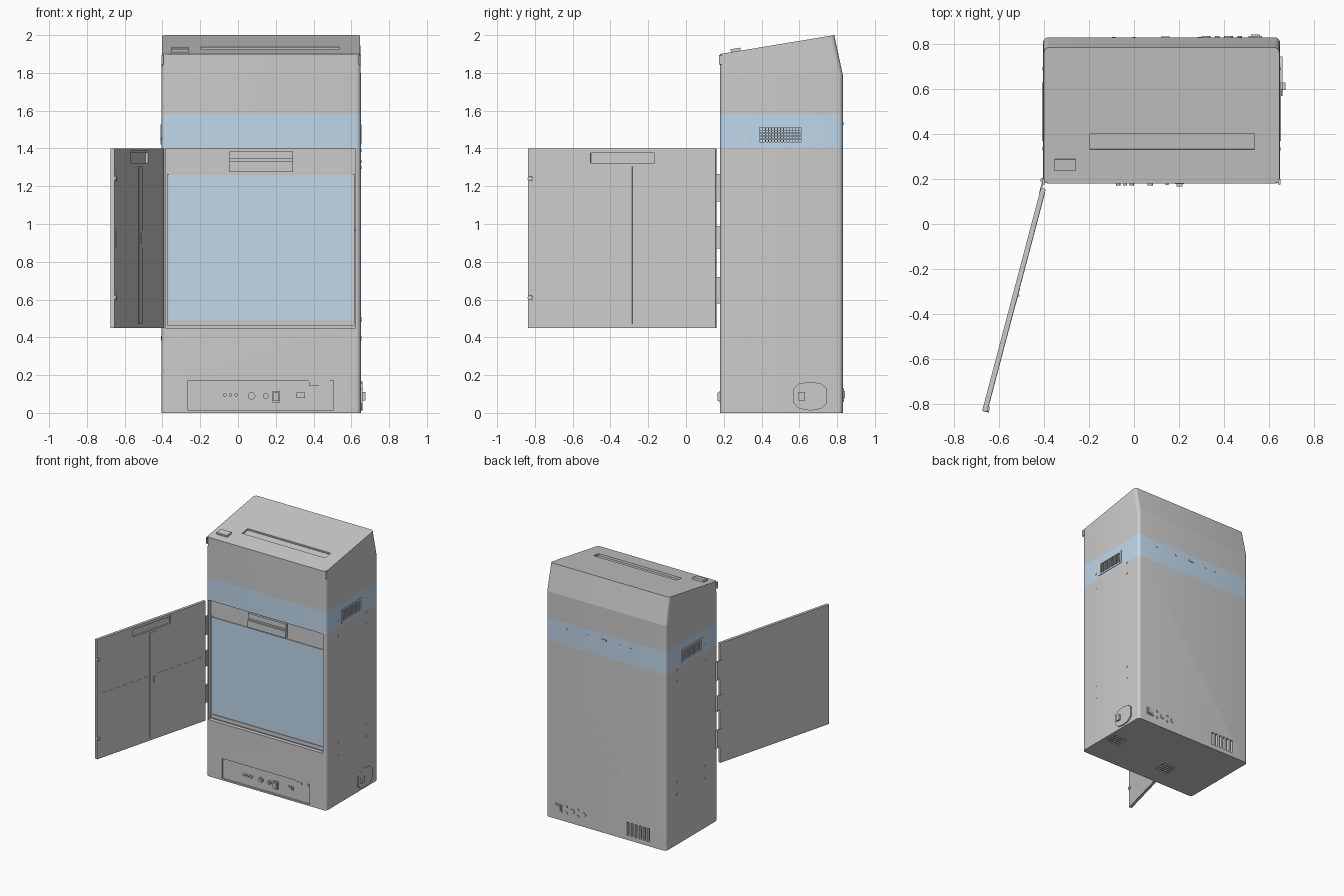
import bpy, bmesh
from math import pi, cos, sin, atan2, hypot
from mathutils import Matrix, Vector

if "Cube" in bpy.data.objects:
    bpy.data.objects.remove(bpy.data.objects["Cube"])

X0, X1, Y0, Y1 = -0.405, 0.65, 0.18, 0.83
SLOPE = 0.165
CX = (X0 + X1) / 2

blue = bpy.data.materials.new("pale_blue")
blue.diffuse_color = (0.53, 0.69, 0.84, 1)
blue.use_nodes = True
blue.node_tree.nodes["Principled BSDF"].inputs["Base Color"].default_value = blue.diffuse_color


def finish(name, bm, mat=None):
    bmesh.ops.recalc_face_normals(bm, faces=bm.faces)
    me = bpy.data.meshes.new(name)
    bm.to_mesh(me)
    bm.free()
    ob = bpy.data.objects.new(name, me)
    bpy.context.collection.objects.link(ob)
    if mat:
        me.materials.append(mat)
    return ob


def boxes(name, items, mat=None):
    """One object from boxes given as (x0, x1, y0, y1, z0, z1)."""
    bm = bmesh.new()
    for a, b, c, d, e, f in items:
        m = Matrix.Translation(((a + b) / 2, (c + d) / 2, (e + f) / 2)) @ Matrix.Diagonal((b - a, d - c, f - e, 1))
        bmesh.ops.create_cube(bm, size=1, matrix=m)
    return finish(name, bm, mat)


def discs(name, items, axis, segs=20):
    """One object from cylinders given as (x, y, z, radius, length) along an axis."""
    bm = bmesh.new()
    rot = Vector((0, 0, 1)).rotation_difference(Vector(axis)).to_matrix().to_4x4()
    for x, y, z, r, l in items:
        bmesh.ops.create_cone(bm, cap_ends=True, segments=segs, radius1=r, radius2=r, depth=l,
                              matrix=Matrix.Translation((x, y, z)) @ rot)
    return finish(name, bm)


def plan(r=0.025, n=5):
    """Rounded rectangle footprint of the cabinet."""
    pts = []
    for k, (cx, cy) in enumerate([(X1 - r, Y1 - r), (X0 + r, Y1 - r), (X0 + r, Y0 + r), (X1 - r, Y0 + r)]):
        for i in range(n + 1):
            a = (k + i / n) * pi / 2
            pts.append((cx + r * cos(a), cy + r * sin(a)))
    return pts


def loft(name, rings, mat=None):
    bm = bmesh.new()
    vs = [[bm.verts.new(p) for p in ring] for ring in rings]
    n = len(vs[0])
    for lo, hi in zip(vs, vs[1:]):
        for i in range(n):
            bm.faces.new((lo[i], lo[(i + 1) % n], hi[(i + 1) % n], hi[i]))
    bm.faces.new(vs[0])
    bm.faces.new(vs[-1])
    return finish(name, bm, mat)


def level(z):
    return [(x, y, z) for x, y in plan()]


def cut(ob, cutter):
    mod = ob.modifiers.new("cut", "BOOLEAN")
    mod.object, mod.solver = cutter, "EXACT"
    dg = bpy.context.evaluated_depsgraph_get()
    me = bpy.data.meshes.new_from_object(ob.evaluated_get(dg))
    ob.modifiers.clear()
    ob.data = me
    bpy.data.objects.remove(cutter)


def top_z(y):
    return 1.9 + (y - Y0) * SLOPE


# Cabinet stack: lower body, blue band, upper body, sloped cap
body = loft("lower_cabinet", [level(0), level(1.40)])
band = loft("blue_band", [level(1.40), level(1.58)], blue)
loft("upper_cabinet", [level(1.58), level(1.79)])
cap_top = []
for x, y in plan():
    yy = Y0 + (y - Y0) * 0.605 / 0.65
    cap_top.append((CX + (x - CX) * 0.993, yy, top_z(yy)))
cap = loft("sloped_cap", [level(1.79), cap_top])

# Recesses in the lower body: door opening, control panel, rear slots, floor vents
cut(body, boxes("opening_cutter", [(-0.385, 0.622, 0.1, 0.21, 0.45, 1.45)]))
cut(body, boxes("panel_cutter", [(-0.265, 0.505, 0.1, 0.192, 0.012, 0.172)]))
slots = [(-0.26 + i * 0.036, -0.24 + i * 0.036, 0.80, 0.9, 0.035, 0.14) for i in range(6)]
cut(body, boxes("rear_slot_cutter", slots))
floor = [(cx - 0.06, cx + 0.06, cy - 0.05 + i * 0.022, cy - 0.038 + i * 0.022, -0.1, 0.02)
         for cx, cy in ((0.01, 0.375), (0.56, 0.465)) for i in range(5)]
cut(body, boxes("floor_vent_cutter", floor))

# Slot recessed into the sloped top, and the raised button
m = Matrix.Translation((0.17, 0.365, top_z(0.365))) @ Matrix.Rotation(atan2(SLOPE, 1), 4, "X")
slot = boxes("slot_cutter", [(-0.365, 0.365, -0.035, 0.035, -0.015, 0.03)])
slot.matrix_world = m
bpy.context.view_layer.update()
cut(cap, slot)
button = boxes("top_button", [(-0.047, 0.047, -0.026, 0.026, -0.01, 0.016)])
button.matrix_world = Matrix.Translation((-0.307, 0.264, top_z(0.264))) @ Matrix.Rotation(atan2(SLOPE, 1), 4, "X")
# Small clips at the front corners of the cap
boxes("cap_clips", [(X0 - 0.001, X0 + 0.01, 0.176, 0.2, 1.845, 1.895), (X1 - 0.01, X1 + 0.001, 0.176, 0.2, 1.845, 1.895)])

# Ventilation grilles in the band on both sides
cut(band, boxes("vent_cutter", [(X1 - 0.02, X1 + 0.1, 0.39, 0.61, 1.435, 1.512),
                                (X0 - 0.1, X0 + 0.02, 0.39, 0.61, 1.435, 1.512)]))
for side, x, s in (("right", X1, 1), ("left", X0, -1)):
    def bar(y0, y1, z0, z1, din=-0.012, dout=0.0):
        a, b = sorted((x + s * din, x + s * dout))
        return (a, b, y0, y1, z0, z1)
    grille = [bar(0.39 + i * 0.0157 - 0.002, 0.39 + i * 0.0157 + 0.002, 1.435, 1.512) for i in range(1, 14)]
    grille += [bar(0.39, 0.61, 1.435 + i * 0.0154 - 0.002, 1.435 + i * 0.0154 + 0.002, -0.011, -0.001) for i in range(1, 5)]
    boxes(side + "_vent_grille", grille)
    boxes(side + "_vent_frame", [bar(0.37, 0.63, 1.42, 1.435, -0.01, 0.004), bar(0.37, 0.63, 1.512, 1.527, -0.01, 0.004),
                                 bar(0.37, 0.39, 1.435, 1.512, -0.01, 0.004), bar(0.61, 0.63, 1.435, 1.512, -0.01, 0.004)], blue)
    screws = [(x, y, z, 0.008, 0.005) for y, zs in ((0.335, (0.39, 0.49, 1.33, 1.45)), (0.69, (0.4, 0.5, 1.3, 1.39))) for z in zs]
    discs(side + "_screws", screws, (1, 0, 0), 12)

# Front: blue window, sill, head rail handle and strike pin inside the opening
boxes("window_panel", [(-0.365, 0.61, 0.203, 0.215, 0.492, 1.26)], blue)
boxes("window_sill", [(-0.37, 0.612, 0.196, 0.215, 0.462, 0.492)])
boxes("window_side_rails", [(-0.376, -0.365, 0.199, 0.215, 0.462, 1.265), (0.61, 0.617, 0.199, 0.215, 0.462, 1.265)])
boxes("front_handle", [(-0.045, 0.29, 0.184, 0.215, 1.275, 1.33), (-0.045, 0.29, 0.198, 0.215, 1.33, 1.345),
                       (-0.045, 0.29, 0.188, 0.215, 1.345, 1.385)])
discs("strike_pin", [(0.63, 0.19, 0.97, 0.006, 0.02)], (1, 0, 0), 12)

# Control panel fittings
discs("panel_buttons", [(x, 0.184, 0.095, 0.009, 0.025) for x in (-0.07, -0.04, -0.01)], (0, 1, 0))
discs("panel_sockets", [(0.072, 0.187, 0.09, 0.02, 0.016), (0.072, 0.182, 0.09, 0.012, 0.02),
                        (0.147, 0.187, 0.09, 0.015, 0.016), (0.147, 0.183, 0.09, 0.007, 0.02)], (0, 1, 0))
boxes("panel_rocker_switch", [(0.183, 0.222, 0.178, 0.195, 0.055, 0.115), (0.189, 0.216, 0.166, 0.18, 0.063, 0.107)])
boxes("panel_port", [(0.31, 0.355, 0.184, 0.195, 0.078, 0.108), (0.32, 0.345, 0.18, 0.19, 0.085, 0.1)])
boxes("panel_tag", [(0.375, 0.43, 0.184, 0.195, 0.145, 0.163), (0.375, 0.485, 0.187, 0.195, 0.145, 0.172)])

# Power inlet plate low on the right side
bm = bmesh.new()
shape = [(0.57, 0.05), (0.60, 0.022), (0.66, 0.012), (0.715, 0.022), (0.745, 0.05),
         (0.745, 0.13), (0.715, 0.155), (0.66, 0.165), (0.60, 0.155), (0.57, 0.13)]
face = bm.faces.new([bm.verts.new((X1 - 0.002, y, z)) for y, z in shape])
ext = bmesh.ops.extrude_face_region(bm, geom=[face])
bmesh.ops.translate(bm, vec=(0.012, 0, 0), verts=[v for v in ext["geom"] if isinstance(v, bmesh.types.BMVert)])
finish("power_plate", bm)
boxes("power_switch", [(X1, 0.674, 0.595, 0.63, 0.065, 0.11)])

# Rear connectors and fixings
boxes("rear_power_socket", [(0.51, 0.57, 0.825, 0.837, 0.065, 0.125), (0.52, 0.56, 0.83, 0.842, 0.075, 0.115)])
discs("rear_connectors", [(x, 0.83, z, r, 0.012) for x, z, r in
      ((0.47, 0.12, 0.01), (0.47, 0.07, 0.01), (0.42, 0.095, 0.02), (0.37, 0.12, 0.01), (0.37, 0.07, 0.01), (0.32, 0.095, 0.02))], (0, 1, 0))
discs("rear_band_screws", [(x, 0.83, 1.53, 0.007, 0.005) for x in (0.47, 0.29, 0.0, -0.09)], (0, 1, 0), 12)
boxes("rear_band_catch", [(0.12, 0.16, 0.826, 0.834, 1.525, 1.54)])

# Open door, modelled flat along local x and swung about the hinge pin
hx, hy, ex, ey = -0.405, 0.195, -0.675, -0.83
swing = Matrix.Translation((hx, hy, 0)) @ Matrix.Rotation(atan2(ey - hy, ex - hx), 4, "Z")
L = hypot(ex - hx, ey - hy)
door = boxes("door", [(0.035, L, 0, 0.022, 0.45, 1.40)])
cut(door, boxes("grip_cutter", [(0.367, 0.72, 0.01, 0.1, 1.322, 1.388)]))
door_parts = [door]
door_parts.append(boxes("door_grip_lip", [(0.367, 0.72, 0.008, 0.018, 1.375, 1.388)]))
door_parts.append(boxes("door_ribs", [(0.49, 0.565, 0.018, 0.0245, 0.47, 1.305), (0.05, 0.488, 0.018, 0.0235, 0.875, 0.965),
                                      (0.567, L - 0.025, 0.018, 0.0235, 0.875, 0.965)]))
door_parts.append(boxes("door_centre_catch", [(0.52, 0.528, 0.02, 0.03, 0.90, 0.95)]))
door_parts.append(discs("door_latches", [(L - 0.012, 0.016, z, 0.013, 0.028) for z in (1.24, 0.61)], (0, 1, 0)))
# Hinges: pins on the cabinet edge, leaves on the door
spans = ((0.58, 0.72), (0.87, 0.99), (1.12, 1.265))
door_parts.append(boxes("hinge_leaves", [(0.0, 0.06, -0.002, 0.006, a, b) for a, b in spans]))
discs("hinge_pins", [(hx, hy, (a + b) / 2, 0.011, b - a) for a, b in spans], (0, 0, 1), 16)
for ob in door_parts:
    ob.matrix_world = swing

# Smooth the rounded corners while keeping edges crisp
meshes = [o for o in bpy.context.scene.objects if o.type == "MESH"]
for ob in meshes:
    ob.select_set(True)
bpy.context.view_layer.objects.active = meshes[0]
bpy.ops.object.shade_smooth_by_angle(angle=0.5)
